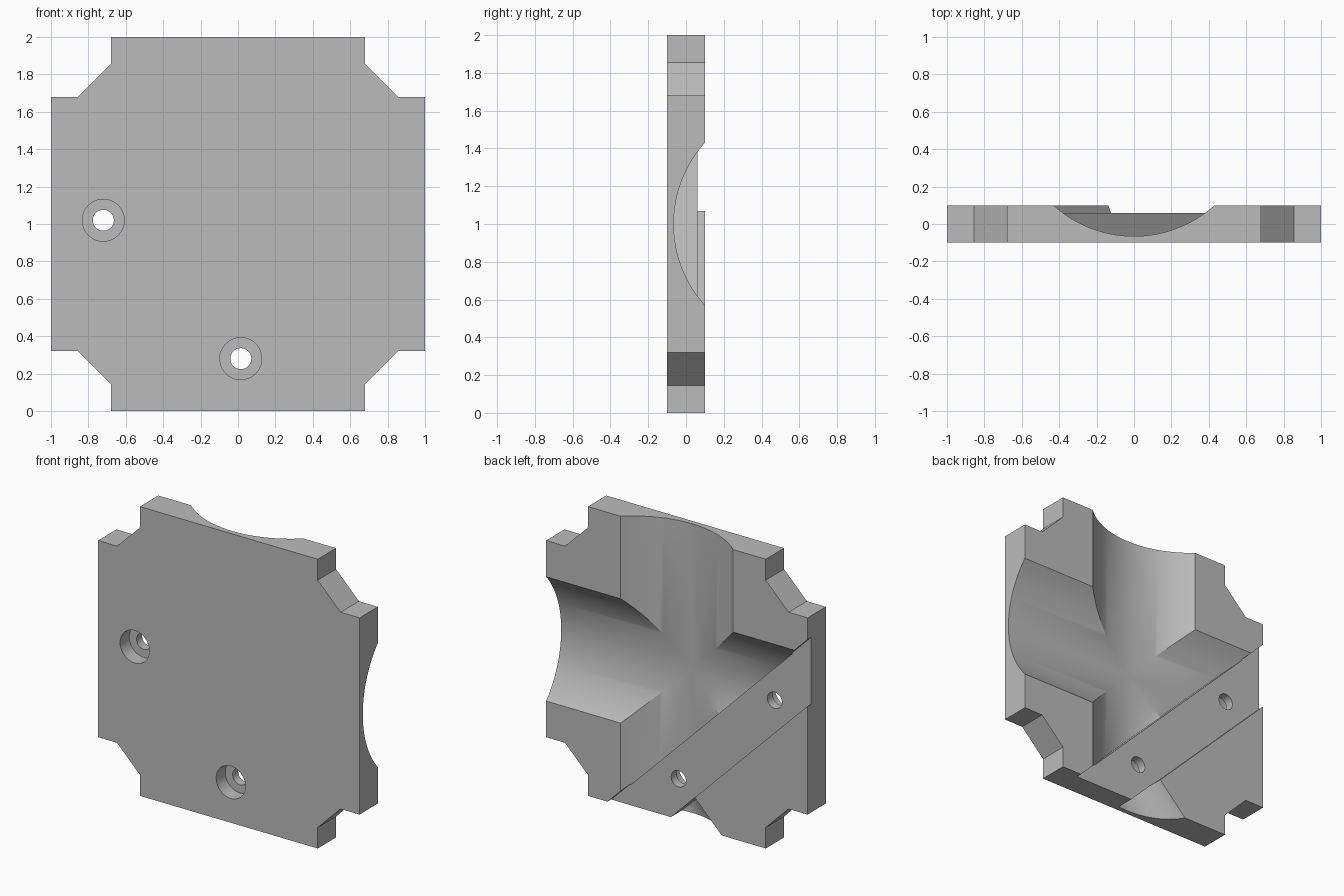
import bpy, bmesh, math
from mathutils import Vector, Matrix

cube = bpy.data.objects.get("Cube")
if cube:
    bpy.data.objects.remove(cube, do_unlink=True)

T = 0.1                       # half thickness of the plate
DIAGONAL = Vector((1, 0, 1)).normalized()

grey = bpy.data.materials.new("plain_grey")
grey.use_nodes = True
grey.diffuse_color = (0.5, 0.5, 0.5, 1)
grey.node_tree.nodes["Principled BSDF"].inputs["Base Color"].default_value = grey.diffuse_color


def make_object(name, bm):
    bmesh.ops.recalc_face_normals(bm, faces=bm.faces)
    mesh = bpy.data.meshes.new(name)
    bm.to_mesh(mesh)
    bm.free()
    mesh.materials.append(grey)
    obj = bpy.data.objects.new(name, mesh)
    bpy.context.collection.objects.link(obj)
    return obj


def prism(name, outline, y0, y1):
    """Extrude an (x, z) outline from y0 to y1."""
    bm = bmesh.new()
    face = bm.faces.new([bm.verts.new((x, y0, z)) for x, z in outline])
    new = bmesh.ops.extrude_face_region(bm, geom=[face])["geom"]
    bmesh.ops.translate(bm, vec=(0, y1 - y0, 0),
                        verts=[v for v in new if isinstance(v, bmesh.types.BMVert)])
    return make_object(name, bm)


def cylinder(name, centre, axis, radius, length, sides=64, limit=None, keep_above=True):
    """Cylinder along an axis, optionally trimmed where x + z passes a limit."""
    bm = bmesh.new()
    turn = Vector((0, 0, 1)).rotation_difference(Vector(axis)).to_matrix().to_4x4()
    bmesh.ops.create_cone(bm, cap_ends=True, segments=sides, radius1=radius, radius2=radius,
                          depth=length, matrix=Matrix.Translation(centre) @ turn)
    if limit is not None:
        bmesh.ops.bisect_plane(bm, geom=bm.verts[:] + bm.edges[:] + bm.faces[:],
                               plane_co=(limit, 0, 0), plane_no=DIAGONAL,
                               clear_inner=keep_above, clear_outer=not keep_above)
        bmesh.ops.holes_fill(bm, edges=[e for e in bm.edges if e.is_boundary])
    return make_object(name, bm)


# Square plate with stepped, chamfered corners
corner = [(1, 0.68), (0.855, 0.68), (0.68, 0.855), (0.68, 1)]
outline = []
for sx, sz in ((1, 1), (-1, 1), (-1, -1), (1, -1)):
    points = corner if sx * sz > 0 else corner[::-1]
    outline += [(sx * x, 1 + sz * z) for x, z in points]
plate = prism("plate", outline, -T, T)

# Crossing round channels in the back, stopping at the diagonal bar
cutters = [cylinder("channel_cutter", (0, 0.578, 1), axis, 0.643, 4, 160, 0.522)
           for axis in ((0, 0, 1), (1, 0, 0))]

# Shallow diagonal slot that forms the top of the bar
low, high = 0.07, 0.53
cutters.append(prism("slot_cutter", [(low - 3, 3), (low + 1, -1),
                                     (high + 1, -1), (high - 3, 3)], 0.06, 0.3))

# Small round relief beyond the bar
cutters.append(cylinder("relief_cutter", (0, 0.19, 0), DIAGONAL, 0.259, 2, 96, 0.074, False))

# Counterbored screw holes through the bar
for x, z in ((-0.72, 1.02), (0.015, 0.28)):
    cutters.append(cylinder("hole_cutter", (x, 0, z), (0, 1, 0), 0.056, 1))
    cutters.append(cylinder("bore_cutter", (x, -0.1, z), (0, 1, 0), 0.112, 0.2))

# Carve the plate
bpy.context.view_layer.objects.active = plate
for cutter in cutters:
    mod = plate.modifiers.new("cut", 'BOOLEAN')
    mod.operation = 'DIFFERENCE'
    mod.solver = 'EXACT'
    mod.object = cutter
    bpy.ops.object.modifier_apply(modifier=mod.name)
    bpy.data.objects.remove(cutter, do_unlink=True)

bpy.ops.object.select_all(action='DESELECT')
plate.select_set(True)
bpy.ops.object.shade_smooth_by_angle(angle=math.radians(25))
